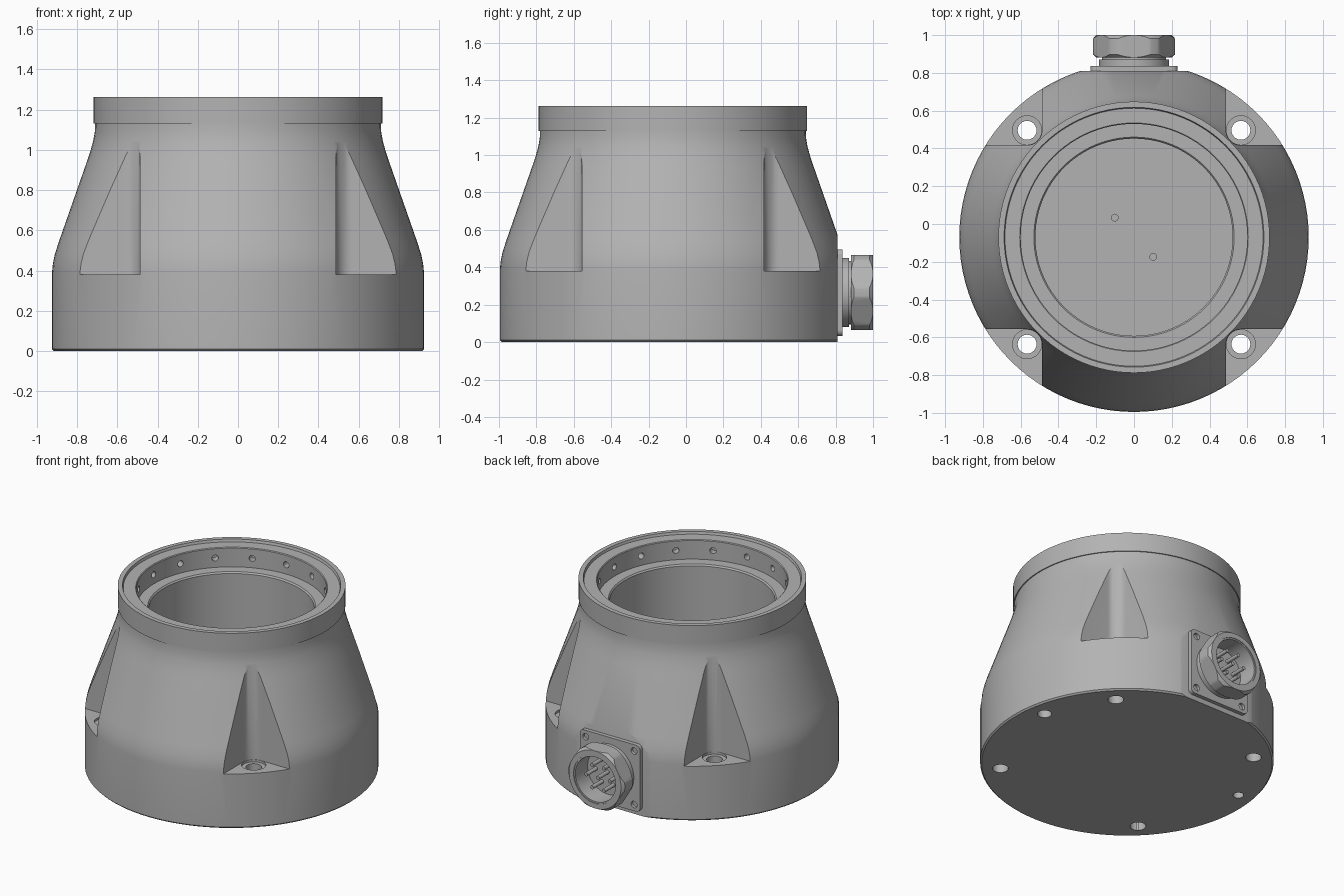
import bpy, bmesh, math
from mathutils import Matrix, Vector

if "Cube" in bpy.data.objects:
    bpy.data.objects.remove(bpy.data.objects["Cube"])

CY = -0.07       # housing axis in y
CONN_Z = 0.265   # connector axis height

metal = bpy.data.materials.new("grey_metal")
metal.use_nodes = True
GREY = (0.45, 0.45, 0.45, 1)
metal.diffuse_color = GREY
metal.node_tree.nodes["Principled BSDF"].inputs["Base Color"].default_value = GREY


def finish(bm, name):
    bmesh.ops.remove_doubles(bm, verts=bm.verts, dist=1e-5)
    bmesh.ops.recalc_face_normals(bm, faces=bm.faces)
    mesh = bpy.data.meshes.new(name)
    bm.to_mesh(mesh)
    bm.free()
    mesh.materials.append(metal)
    obj = bpy.data.objects.new(name, mesh)
    bpy.context.collection.objects.link(obj)
    return obj


def lathe(name, profile, steps=96):
    """Spin an (r, z) profile about the z axis."""
    bm = bmesh.new()
    verts = [bm.verts.new((r, 0, z)) for r, z in profile]
    edges = [bm.edges.new(p) for p in zip(verts, verts[1:])]
    bmesh.ops.spin(bm, geom=verts + edges, axis=(0, 0, 1), cent=(0, 0, 0),
                   angle=math.tau, steps=steps, use_merge=True)
    return finish(bm, name)


def prism(name, outline, low, high):
    """Extrude an (x, y) outline from low to high along z."""
    bm = bmesh.new()
    face = bm.faces.new([bm.verts.new((x, y, low)) for x, y in outline])
    top = bmesh.ops.extrude_face_region(bm, geom=[face])["geom"]
    bmesh.ops.translate(bm, vec=(0, 0, high - low),
                        verts=[v for v in top if isinstance(v, bmesh.types.BMVert)])
    return finish(bm, name)


def rod(name, start, end, radius, segments=24):
    """Cylinder between two points."""
    start, end = Vector(start), Vector(end)
    axis = end - start
    turn = axis.to_track_quat('Z', 'Y').to_matrix().to_4x4()
    bm = bmesh.new()
    bmesh.ops.create_cone(bm, cap_ends=True, segments=segments, radius1=radius,
                          radius2=radius, depth=axis.length,
                          matrix=Matrix.Translation((start + end) / 2) @ turn)
    return finish(bm, name)


def boolean(obj, cutter, operation='DIFFERENCE'):
    mod = obj.modifiers.new("cut", 'BOOLEAN')
    mod.operation, mod.object, mod.solver = operation, cutter, 'EXACT'
    bpy.context.view_layer.objects.active = obj
    bpy.ops.object.modifier_apply(modifier=mod.name)
    bpy.data.objects.remove(cutter)


def arc(cx, cy, r, a0, a1, n=10):
    angles = [math.radians(a0 + (a1 - a0) * i / n) for i in range(n + 1)]
    return [(cx + r * math.cos(a), cy + r * math.sin(a)) for a in angles]


# Housing: turned body with a stepped mouth and a deep bore
housing = lathe("housing", [
    (0, 0), (0.915, 0), (0.925, 0.01), (0.925, 0.39), (0.921, 0.43), (0.911, 0.48),
    (0.892, 0.54), (0.752, 0.94), (0.735, 0.99), (0.72, 1.045), (0.712, 1.09),
    (0.711, 1.13), (0.718, 1.13), (0.718, 1.262), (0.688, 1.262), (0.683, 1.245),
    (0.605, 1.245), (0.6, 1.24), (0.6, 1.11), (0.53, 1.11), (0.522, 1.1),
    (0.522, 0.12), (0, 0.12)])

# Flat seat for the connector
boolean(housing, prism("flat", [(-1, 0.88), (1, 0.88), (1, 1.2), (-1, 1.2)], -0.1, 1.1))

# Four screw pockets with a rounded inner corner, counterbore and through hole
PX, PR = 0.566, 0.079
pocket = arc(PX, PX, PR, 180, 270) + [(1.2, PX - PR), (1.2, 1.2), (PX - PR, 1.2)]
for sx in (-1, 1):
    for sy in (-1, 1):
        outline = [(x * sx, y * sy) for x, y in pocket]
        boolean(housing, prism("pocket", outline, 0.38, 1.12))
        x, y = PX * sx, PX * sy
        boolean(housing, rod("counterbore", (x, y, 0.365), (x, y, 0.45), 0.077, 32))
        boolean(housing, rod("screw_hole", (x, y, -0.1), (x, y, 0.5), 0.05))

# Dowel holes underneath and two small holes in the bore floor
for x, r in ((0.795, 0.045), (-0.8, 0.034)):
    boolean(housing, rod("dowel_hole", (x, 0.14, -0.1), (x, 0.14, 0.1), r))
for s in (-1, 1):
    boolean(housing, rod("floor_hole", (s * 0.102, -s * 0.104, 0.07),
                         (s * 0.102, -s * 0.104, 0.2), 0.018, 16))

# Ring of radial holes inside the mouth
for i in range(16):
    d = Vector((math.cos(i * math.tau / 16), math.sin(i * math.tau / 16), 0))
    up = Vector((0, 0, 1.175))
    boolean(housing, rod("radial_hole", d * 0.56 + up, d * 0.65 + up, 0.021, 16))
housing.location.y = CY

# Connector parts are built along +z, then turned to face the back
to_back = Matrix.Translation((0, 0.81, CONN_Z)) @ Matrix.Rotation(-math.pi / 2, 4, 'X')
S, C = 0.231, 0.03
corners = [arc(sx * (S - C), sy * (S - C), C, a, a + 90, 6)
           for sx, sy, a in ((1, 1, 0), (-1, 1, 90), (-1, -1, 180), (1, -1, 270))]
flange = prism("connector_flange", sum(corners, []), 0, 0.027)
for sx in (-1, 1):
    for sy in (-1, 1):
        x, y = 0.186 * sx, 0.186 * sy
        boolean(flange, rod("flange_hole", (x, y, 0.006), (x, y, 0.1), 0.023, 20))

# Hollow sleeve carrying the nut
sleeve = lathe("connector_sleeve", [
    (0, 0.02), (0.185, 0.02), (0.185, 0.062), (0.17, 0.062), (0.17, 0.185),
    (0.155, 0.185), (0.155, 0.05), (0, 0.05)], 48)

# Hexagonal nut with turned, chamfered ends
nut = lathe("connector_nut", [
    (0.165, 0.072), (0.2, 0.072), (0.217, 0.087), (0.217, 0.172), (0.2, 0.19),
    (0.165, 0.19), (0.165, 0.072)], 72)
hexagon = arc(0, 0, 0.2 / math.cos(math.pi / 6), 0, 300, 5)
boolean(nut, prism("hexagon", hexagon, 0, 0.3), 'INTERSECT')

# Contact pins
pins = []
for i in range(7):
    a, r = i * math.tau / 6, 0.09 if i < 6 else 0
    x, y = r * math.cos(a), r * math.sin(a)
    pins.append(rod(f"contact_pin_{i + 1}", (x, y, 0.045), (x, y, 0.16), 0.013, 12))

for part in [flange, sleeve, nut] + pins:
    part.data.transform(to_back)

# Smooth curved walls, keep machined edges sharp
bpy.ops.object.select_all(action='DESELECT')
for part in [housing, flange, sleeve, nut] + pins:
    part.select_set(True)
    bpy.context.view_layer.objects.active = part
bpy.ops.object.shade_smooth_by_angle(angle=math.radians(25))
